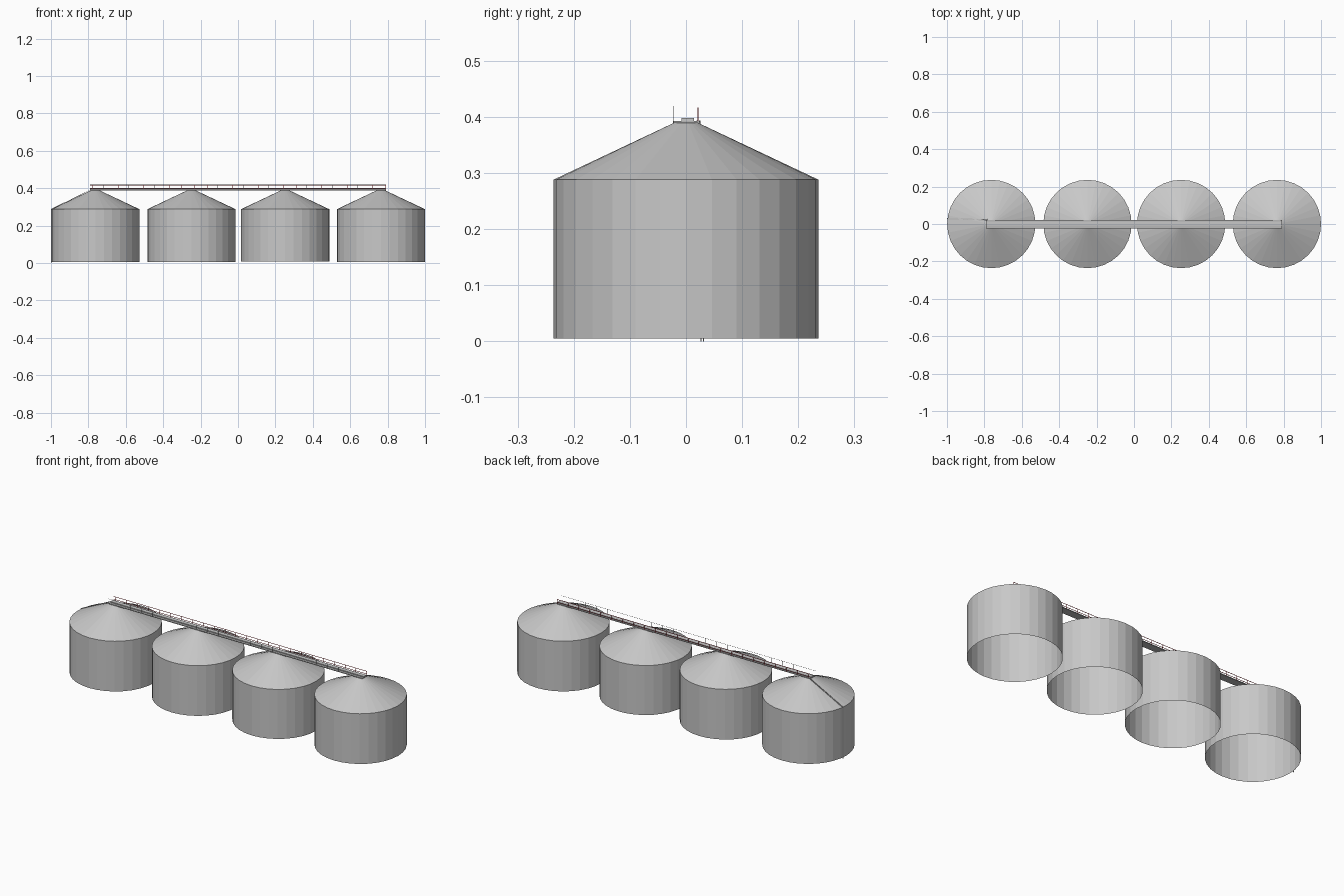
import bpy, bmesh, math
from mathutils import Vector

if "Cube" in bpy.data.objects:
    bpy.data.objects.remove(bpy.data.objects["Cube"])


def material(name, rgb):
    m = bpy.data.materials.new(name)
    m.diffuse_color = (*rgb, 1)
    m.use_nodes = True
    m.node_tree.nodes["Principled BSDF"].inputs["Base Color"].default_value = m.diffuse_color
    return m


STEEL = material("galvanised steel", (0.58, 0.58, 0.58))
DECK = material("walkway grey", (0.48, 0.48, 0.48))
RED = material("rail red", (0.42, 0.02, 0.03))


def finish(bm, name, mat):
    mesh = bpy.data.meshes.new(name)
    bm.to_mesh(mesh)
    bm.free()
    mesh.materials.append(mat)
    ob = bpy.data.objects.new(name, mesh)
    bpy.context.collection.objects.link(ob)
    return ob


def add_box(bm, x0, x1, y0, y1, z0, z1):
    vs = bmesh.ops.create_cube(bm, size=1)["verts"]
    for v in vs:
        v.co = Vector(((x0 + x1) / 2 + v.co.x * (x1 - x0),
                       (y0 + y1) / 2 + v.co.y * (y1 - y0),
                       (z0 + z1) / 2 + v.co.z * (z1 - z0)))


def add_bar(bm, a, b, w):
    """Square bar between two points."""
    a, b = Vector(a), Vector(b)
    d = b - a
    rot = d.to_track_quat('Z', 'Y')
    for v in bmesh.ops.create_cube(bm, size=1)["verts"]:
        v.co = (a + b) / 2 + rot @ Vector((v.co.x * w, v.co.y * w, v.co.z * d.length))


# Silos: open-bottomed 32-sided walls with a truncated cone roof
SIDES = 32
R, EAVE, TOP, TOP_R = 0.236, 0.288, 0.39, 0.02
SILOS = [(-0.763, 0.005), (-0.249, 0.005), (0.252, 0.009), (0.764, 0.005)]
for i, (cx, base) in enumerate(SILOS):
    bm = bmesh.new()
    rings = []
    for r, z in ((R, base), (R, EAVE), (TOP_R, TOP)):
        rings.append([bm.verts.new((cx + r * math.cos(k * math.tau / SIDES),
                                    r * math.sin(k * math.tau / SIDES), z))
                      for k in range(SIDES)])
    for lo, hi in zip(rings, rings[1:]):
        for k in range(SIDES):
            n = (k + 1) % SIDES
            bm.faces.new((lo[k], lo[n], hi[n], hi[k]))
    bm.faces.new(rings[-1])
    finish(bm, f"silo_{i + 1}", STEEL)

# Walkway deck spanning all roofs
END = 0.79
bm = bmesh.new()
add_box(bm, -END, END, -0.022, 0.022, 0.389, 0.393)
finish(bm, "walkway_deck", DECK)

# Conveyor trough lying on the deck
bm = bmesh.new()
add_box(bm, -END, END, -0.008, 0.014, 0.393, 0.398)
finish(bm, "conveyor_trough", STEEL)

# Railings: plain steel along the front, red along the back
POSTS = 24
PITCH = (2 * END - 0.016) / (POSTS - 1)
for name, y, shift, top, rails, w, mat in (
        ("front_railing", -0.0225, 0.0, 0.419, (0.4185,), 0.001, DECK),
        ("back_railing", 0.0215, 0.012, 0.416, (0.4155, 0.4), 0.0018, RED)):
    bm = bmesh.new()
    for z in rails:
        add_bar(bm, (-END, y, z), (END, y, z), w)
    for k in range(POSTS):
        x = -END + 0.002 + shift + k * PITCH
        add_bar(bm, (x, y, 0.389), (x, y, top), w)
    finish(bm, name, mat)

# Narrow ladder up the wall and roof of the first silo
bm = bmesh.new()
foot = Vector((-0.9985, 0.029, 0))
eave = Vector((-0.9985, 0.029, 0.289))
head = Vector((-0.785, 0.022, 0.393))
for a, b, steps in ((foot, eave, 14), (eave, head, 12)):
    for s in (-0.0025, 0.0025):
        off = Vector((0, s, 0))
        add_bar(bm, a + off, b + off, 0.002)
    for k in range(1, steps):
        p = a.lerp(b, k / steps)
        add_bar(bm, p - Vector((0, 0.0025, 0)), p + Vector((0, 0.0025, 0)), 0.0015)
finish(bm, "access_ladder", DECK)
